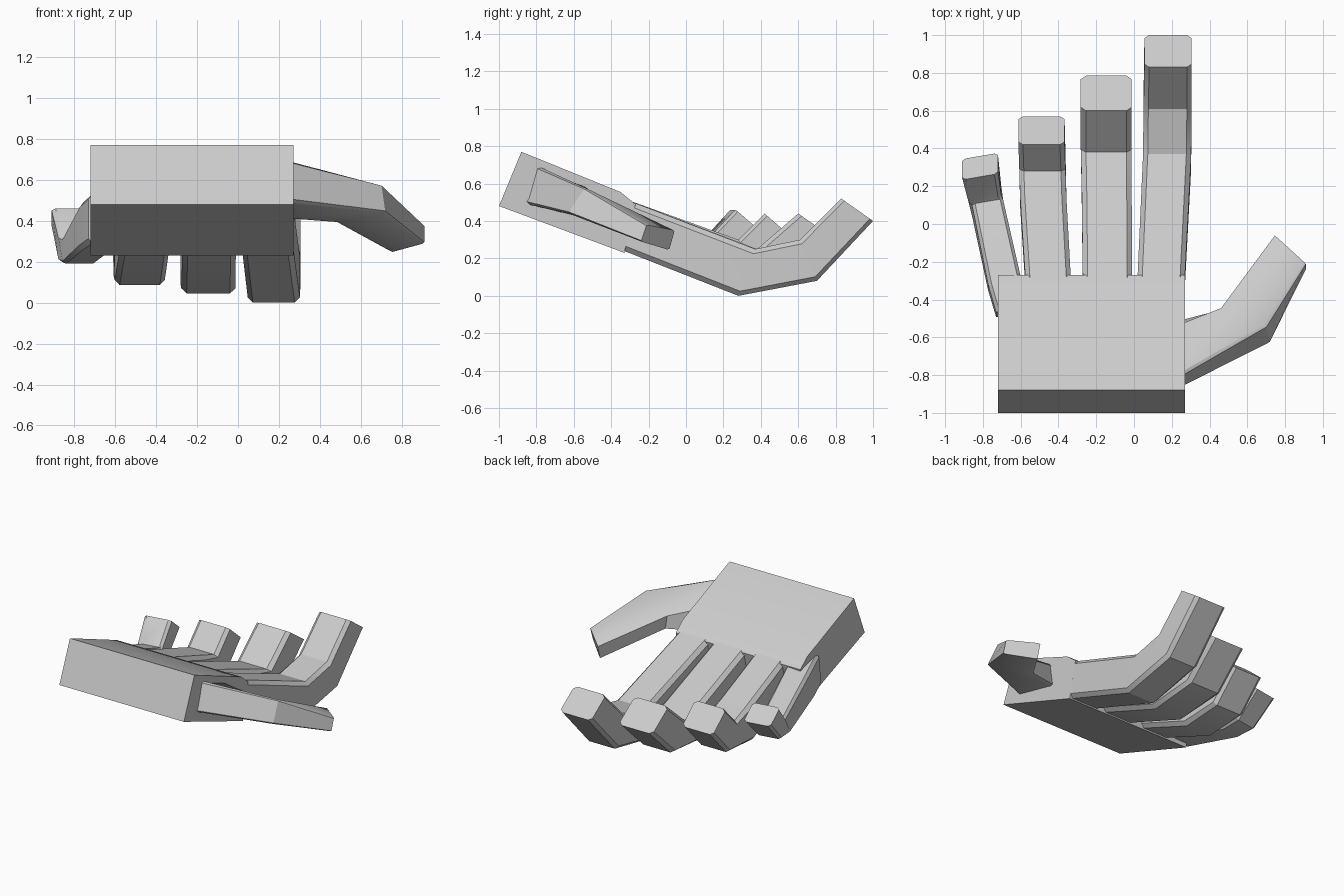
import bpy, bmesh
from mathutils import Vector

if "Cube" in bpy.data.objects:
    bpy.data.objects.remove(bpy.data.objects["Cube"])


def make_mesh(name, rings, angle=30):
    """Skin a row of matching cross-sections and cap both ends."""
    bm = bmesh.new()
    loops = [[bm.verts.new(p) for p in r] for r in rings]
    n = len(loops[0])
    for a, b in zip(loops, loops[1:]):
        for i in range(n):
            j = (i + 1) % n
            bm.faces.new((a[i], a[j], b[j], b[i]))
    bm.faces.new(loops[0])
    bm.faces.new(loops[-1])
    bmesh.ops.recalc_face_normals(bm, faces=bm.faces)
    me = bpy.data.meshes.new(name)
    bm.to_mesh(me)
    bm.free()
    ob = bpy.data.objects.new(name, me)
    bpy.context.collection.objects.link(ob)
    bpy.ops.object.select_all(action='DESELECT')
    ob.select_set(True)
    bpy.context.view_layer.objects.active = ob
    bpy.ops.object.shade_smooth_by_angle(angle=angle * 3.14159 / 180)
    return ob


def chamfer(corners, t=0.1):
    """Cut the four corners of a section, giving eight points."""
    c = [Vector(p) for p in corners]
    ring = []
    for i in range(4):
        ring += [c[i].lerp(c[i - 1], t), c[i].lerp(c[(i + 1) % 4], t)]
    return ring


def finger(name, sections, skew=0.0):
    """Section: centre x, width, top y, top z, bottom y, bottom z."""
    rings = []
    for cx, w, ty, tz, by, bz in sections:
        h, s = w / 2, skew * w / 2
        rings.append(chamfer([(cx - h, ty - s, tz), (cx + h, ty + s, tz),
                              (cx + h, by + s, bz), (cx - h, by - s, bz)]))
    return make_mesh(name, rings)


# Palm: tilted slab, thickest at the wrist
palm_profile = [(-1.0, .48), (-.88, .77), (-.35, .555), (-.27, .49), (-.33, .23)]
make_mesh("palm", [[(x, y, z) for y, z in palm_profile] for x in (-.72, .27)])

# Four curled fingers
finger("index_finger", [
    (.14, .25, -.36, .53, -.42, .275),
    (.175, .255, .37, .25, .28, 0),
    (.178, .255, .61, .30, .70, .08),
    (.18, .25, .83, .52, 1.0, .40)])
finger("middle_finger", [
    (-.14, .26, -.36, .53, -.42, .275),
    (-.145, .265, .25, .30, .17, .045),
    (-.147, .27, .38, .25, .54, .08),
    (-.147, .27, .60, .44, .785, .31)])
finger("ring_finger", [
    (-.45, .24, -.36, .53, -.42, .275),
    (-.48, .245, .14, .35, .08, .085),
    (-.485, .245, .28, .30, .38, .11),
    (-.49, .245, .42, .44, .57, .31)])
finger("little_finger", [
    (-.64, .18, -.45, .53, -.48, .29),
    (-.685, .175, -.30, .49, -.34, .26),
    (-.775, .165, .12, .32, .05, .19),
    (-.79, .175, .13, .33, .19, .20),
    (-.815, .19, .25, .46, .36, .365)], skew=.17)

# Thumb: outer top, inner top, inner bottom, outer bottom
thumb = [
    [(.20, -.83, .71), (.20, -.55, .60), (.20, -.52, .41), (.20, -.89, .50)],
    [(.70, -.54, .58), (.46, -.445, .50), (.48, -.45, .39), (.72, -.63, .44)],
    [(.91, -.21, .38), (.745, -.06, .35), (.745, -.09, .245), (.91, -.24, .29)],
]
make_mesh("thumb", [chamfer(c, .06) for c in thumb])
